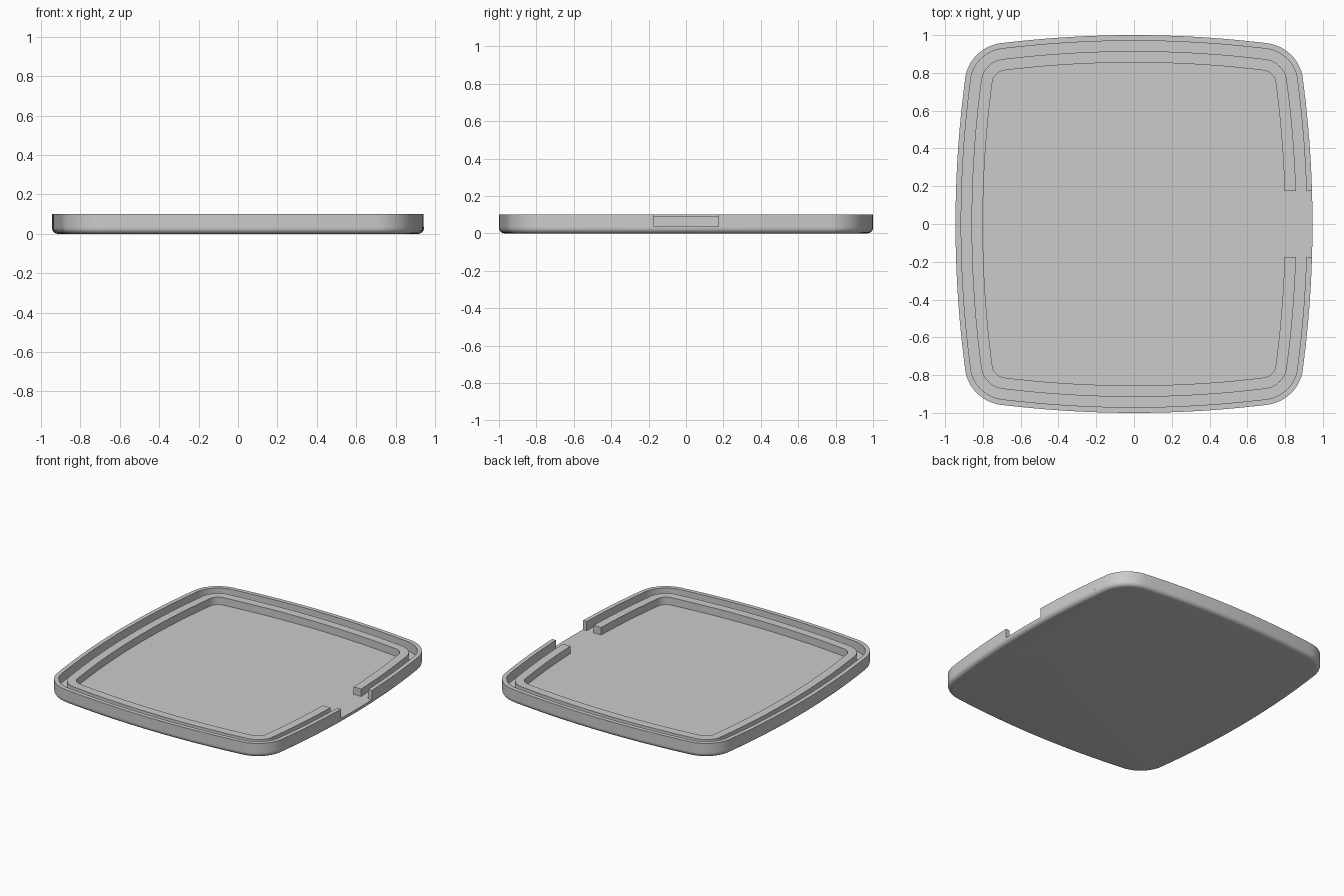
import bpy, bmesh
from math import sin, cos, asin, atan2, pi

cube = bpy.data.objects.get("Cube")
if cube:
    bpy.data.objects.remove(cube, do_unlink=True)

HALF_X, HALF_Y = 0.945, 1.0     # outline half sizes
BOW = 5.8                       # radius of the bowed sides
CORNER = (0.677, 0.739)         # centre of the corner arc
CORNER_R = 0.22
FLOOR, RIM_TOP, RIB_TOP = 0.036, 0.102, 0.09
FILLET = 0.03
NOTCH = 0.175                   # half width of the side opening

grey = bpy.data.materials.new("Grey plastic")
grey.use_nodes = True
color = (0.6, 0.6, 0.6, 1)
grey.diffuse_color = color
grey.node_tree.nodes["Principled BSDF"].inputs["Base Color"].default_value = color


def arc(cx, cy, r, a0, a1, n):
    return [(cx + r * cos(a0 + (a1 - a0) * i / n),
             cy + r * sin(a0 + (a1 - a0) * i / n)) for i in range(n + 1)]


def outline(inset, gap=0.0):
    """Bowed rounded rectangle, counterclockwise from the +x side, open by gap."""
    r = BOW - inset
    side_x, end_y = HALF_X - BOW, HALF_Y - BOW
    cx, cy = CORNER
    side_a = atan2(cy, cx - side_x)
    end_a = atan2(cy - end_y, cx)
    first = arc(side_x, 0, r, asin(gap / r), side_a, 12)
    corner = arc(cx, cy, CORNER_R - inset, side_a, end_a, 14)
    end = arc(0, end_y, r, end_a, pi / 2, 12)
    quarter = first + corner[1:] + end[1:]
    full_side = arc(side_x, 0, r, 0, side_a, 12)
    left = full_side + corner[1:] + end[1:]
    upper = quarter + [(-x, y) for x, y in left[-2::-1]]
    lower = [(x, -y) for x, y in upper[-2::-1]]
    pts = upper + lower
    return pts if gap else pts[:-1]


def finish(bm, name):
    bmesh.ops.recalc_face_normals(bm, faces=bm.faces)
    mesh = bpy.data.meshes.new(name)
    bm.to_mesh(mesh)
    bm.free()
    mesh.materials.append(grey)
    obj = bpy.data.objects.new(name, mesh)
    bpy.context.collection.objects.link(obj)
    bpy.ops.object.select_all(action='DESELECT')
    obj.select_set(True)
    bpy.context.view_layer.objects.active = obj
    bpy.ops.object.shade_smooth_by_angle(angle=pi / 6)


def ring(bm, inset, z, gap=0.0):
    return [bm.verts.new((x, y, z)) for x, y in outline(inset, gap)]


def base_plate():
    bm = bmesh.new()
    steps = 6
    profile = [(FILLET * (1 - sin(a)), FILLET * (1 - cos(a)))
               for a in (pi / 2 * i / steps for i in range(steps + 1))]
    rings = [ring(bm, d, z) for d, z in profile + [(0, FLOOR)]]
    n = len(rings[0])
    for lo, hi in zip(rings, rings[1:]):
        for i in range(n):
            j = (i + 1) % n
            bm.faces.new((lo[i], lo[j], hi[j], hi[i]))
    bm.faces.new(rings[0])
    bm.faces.new(rings[-1])
    finish(bm, "base_plate")


def open_wall(name, outer, inner, top):
    """Upright wall following the outline, interrupted at the side opening."""
    bm = bmesh.new()
    section = ((outer, FLOOR), (outer, top), (inner, top), (inner, FLOOR))
    rails = [ring(bm, d, z, NOTCH) for d, z in section]
    for k in range(4):
        a, b = rails[k], rails[(k + 1) % 4]
        for i in range(len(a) - 1):
            bm.faces.new((a[i], a[i + 1], b[i + 1], b[i]))
    for end in (0, -1):
        bm.faces.new([rail[end] for rail in rails])
    finish(bm, name)


base_plate()
open_wall("outer_rim", 0.0, 0.03, RIM_TOP)
open_wall("inner_rib", 0.085, 0.145, RIB_TOP)
